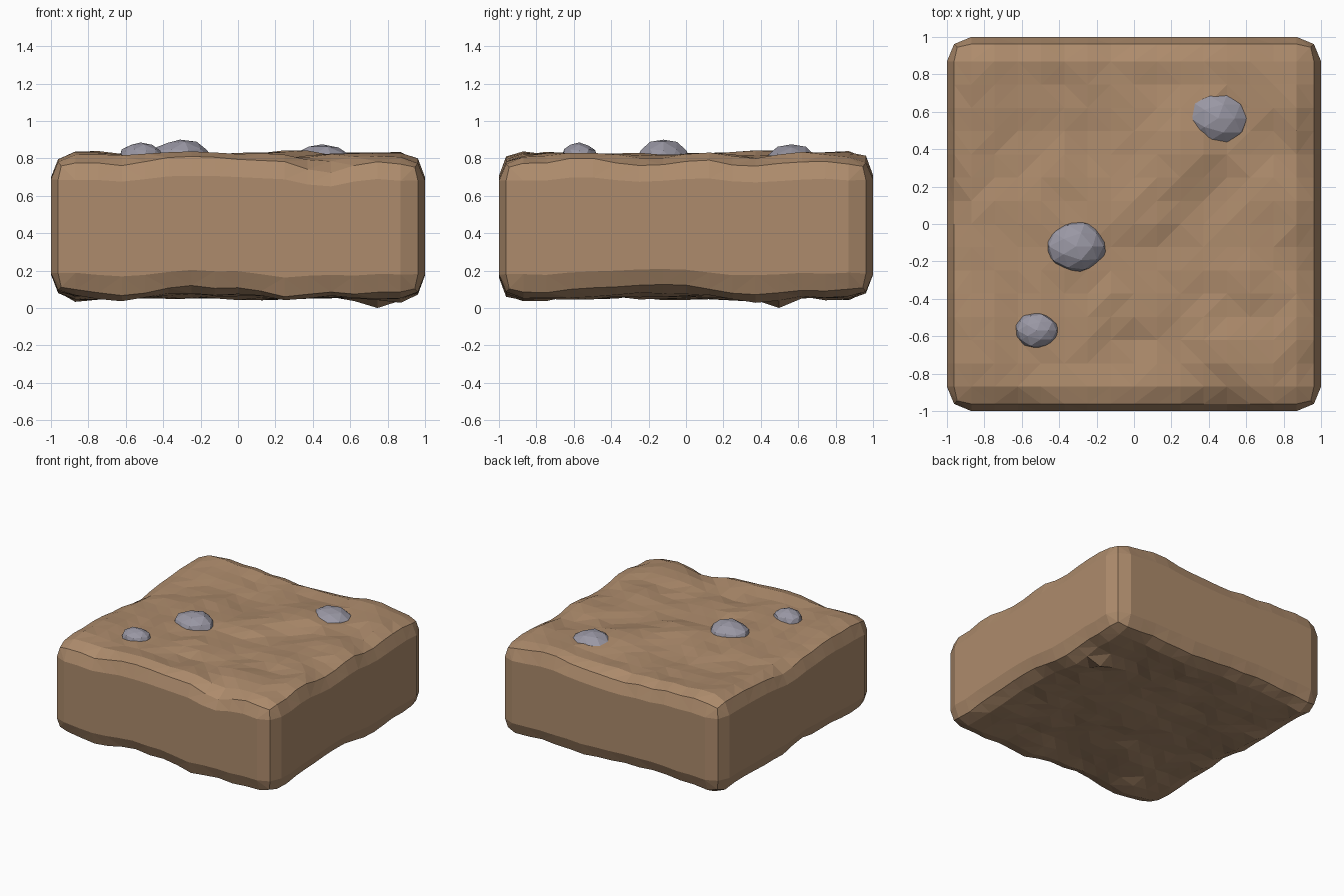
import bpy, bmesh, math
from mathutils import Vector, noise

if "Cube" in bpy.data.objects:
    bpy.data.objects.remove(bpy.data.objects["Cube"])

TOP, BOTTOM, BEVEL, CUTS = 0.815, 0.06, 0.13, 15
MID, HALF = (TOP + BOTTOM) / 2, (TOP - BOTTOM) / 2

# Height offsets along the rims: front, back (over x), left, right (over y)
TOP_RIMS = (
    [(-.9, .01), (-.6, -.01), (-.3, .03), (.12, .03), (.45, -.05), (.7, .01), (.9, -.01)],
    [(-.9, .02), (-.7, .03), (0, -.02), (.3, .01), (.6, .04), (.9, 0)],
    [(-.9, 0), (-.5, .025), (.1, -.03), (.5, .01), (.9, .015)],
    [(-.9, -.02), (-.6, .025), (-.2, -.02), (0, .02), (.38, -.03), (.6, .005), (.9, .01)])
BOTTOM_RIMS = (
    [(-.9, -.01), (-.6, -.02), (-.25, .02), (0, .01), (.25, -.035), (.5, -.02), (.9, -.01)],
    [(-.9, -.01), (-.3, .02), (.2, -.02), (.9, 0)],
    [(-.9, -.01), (-.2, .02), (.3, -.02), (.9, 0)],
    [(-.9, -.02), (-.4, .01), (-.05, .025), (.3, -.02), (.6, 0), (.9, -.015)])


def material(name, color):
    mat = bpy.data.materials.new(name)
    mat.diffuse_color = (*color, 1)
    mat.use_nodes = True
    mat.node_tree.nodes["Principled BSDF"].inputs["Base Color"].default_value = mat.diffuse_color
    return mat


def add_object(name, bm, mat):
    mesh = bpy.data.meshes.new(name)
    bm.to_mesh(mesh)
    bm.free()
    mesh.materials.append(mat)
    obj = bpy.data.objects.new(name, mesh)
    bpy.context.collection.objects.link(obj)
    return obj


def sample(profile, t):
    t = min(max(t, profile[0][0]), profile[-1][0])
    for (a, u), (b, v) in zip(profile, profile[1:]):
        if t <= b:
            s = (t - a) / (b - a)
            return u + (v - u) * s * s * (3 - 2 * s)


def bumps(x, y, rims, seed):
    # rim profiles near the edges, blended into noise in the middle
    near = [max(0, 1 - d / 0.4) for d in (y + 1, 1 - y, x + 1, 1 - x)]
    total = sum(near)
    edge = sum(w * sample(p, t) for w, p, t in zip(near, rims, (x, x, y, y)))
    soft = 0.035 * noise.noise(Vector((2.2 * x, 2.2 * y, seed)))
    fine = 0.022 * noise.noise(Vector((5.3 * x, 5.3 * y, seed + 9)))
    return edge / max(1, total) + (1 - min(1, total)) * soft + fine


# Dirt block: gridded cube, rounded edges, uneven top and underside
bm = bmesh.new()
bmesh.ops.create_cube(bm, size=2)
bmesh.ops.subdivide_edges(bm, edges=bm.edges[:], cuts=CUTS, use_grid_fill=True)
ext = Vector((1, 1, HALF))
step = 2 / (CUTS + 1)
for v in bm.verts:
    inner = Vector([max(-1, min(1, c / (1 - step))) * (e - BEVEL) for c, e in zip(v.co, ext)])
    out = Vector([math.copysign(1, c) if abs(c) > 0.999 else 0 for c in v.co])
    p = inner + out.normalized() * BEVEL
    amount = min(1, max(0, (abs(p.z) - 0.1) / (HALF - 0.14)))
    if p.z > 0:
        dz = bumps(p.x, p.y, TOP_RIMS, 3.7)
    else:
        dz = bumps(p.x, p.y, BOTTOM_RIMS, 14.2)
        dz -= 0.03 * math.exp(-((p.x - .75) ** 2 + (p.y - .5) ** 2) / 0.03)
    v.co = p + Vector((0, 0, MID + dz * amount))
low = min(v.co.z for v in bm.verts)
for v in bm.verts:  # rest the lowest bump on the ground
    if v.co.z == low:
        v.co.z = 0
bmesh.ops.triangulate(bm, faces=bm.faces[:])
bmesh.ops.recalc_face_normals(bm, faces=bm.faces[:])
add_object("dirt_block", bm, material("dirt", (0.42, 0.26, 0.15)))

# Stones: faceted pebbles half sunk into the top
grey = material("stone", (0.32, 0.31, 0.37))
for i, (x, y, rx, ry, top) in enumerate([
        (-.31, -.12, .16, .138, .90), (.45, .565, .17, .147, .875), (-.52, -.57, .117, .095, .885)]):
    rz = 0.68 * rx
    bm = bmesh.new()
    bmesh.ops.create_icosphere(bm, subdivisions=2, radius=1)
    for v in bm.verts:
        r = 1.02 + 0.10 * noise.noise(v.co * 1.6 + Vector((i * 7.3, 1, 2)))
        v.co = Vector((x + v.co.x * rx * r, y + v.co.y * ry * r, top - rz + v.co.z * rz * r))
    lift = top - max(v.co.z for v in bm.verts)
    bmesh.ops.translate(bm, verts=bm.verts[:], vec=(0, 0, lift))
    add_object(f"stone_{i + 1}", bm, grey)
